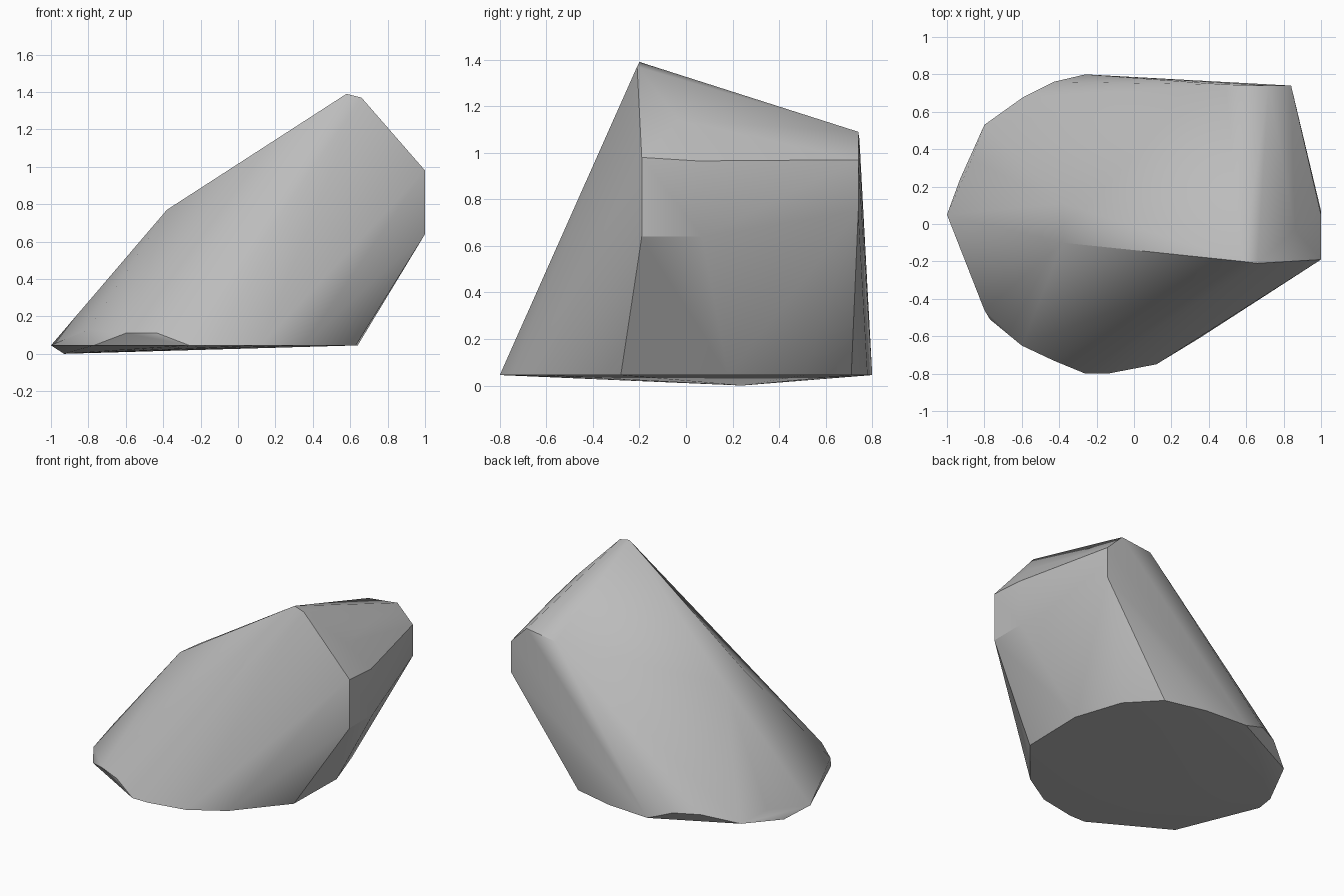
import bpy
import bmesh
import math

# Remove the default cube if the scene has one
default_cube = bpy.data.objects.get("Cube")
if default_cube is not None:
    bpy.data.objects.remove(default_cube, do_unlink=True)


def make_material(name, color):
    material = bpy.data.materials.new(name)
    material.use_nodes = True
    material.diffuse_color = color
    shader = next(n for n in material.node_tree.nodes if n.type == 'BSDF_PRINCIPLED')
    shader.inputs["Base Color"].default_value = color
    shader.inputs["Roughness"].default_value = 0.9
    return material


def at_height(outline, height):
    """Lift a flat outline of (x, y) pairs to one height."""
    return [(x, y, height) for x, y in outline]


def make_boulder(name, corners, material):
    """Wrap a faceted stone skin around its corner points."""
    bm = bmesh.new()
    for corner in corners:
        bm.verts.new(corner)
    hull = bmesh.ops.convex_hull(bm, input=bm.verts[:])
    unused = {v for v in hull["geom_interior"] if isinstance(v, bmesh.types.BMVert)}
    bmesh.ops.delete(bm, geom=list(unused), context='VERTS')
    bmesh.ops.recalc_face_normals(bm, faces=bm.faces[:])
    mesh = bpy.data.meshes.new(name)
    bm.to_mesh(mesh)
    bm.free()
    mesh.materials.append(material)
    boulder = bpy.data.objects.new(name, mesh)
    bpy.context.collection.objects.link(boulder)
    return boulder


# Rim of the foot, all round the ground
foot_rim = [
    (-1, .05), (-.77, -.51), (-.26, -.8), (-.14, -.8), (.12, -.75),
    (.35, -.61), (.63, -.28), (.64, .18), (.53, .51), (.34, .71),
    (.05, .78), (-.26, .8), (-.8, .53),
]

# Chipped corners just above the rim
chips = [(-.6, -.65), (-.43, -.73), (-.43, .76), (-.59, .68)]
side_chips = [(-.8, -.46, .13), (-.87, .34, .09)]

# The single lowest point the stone rests on
resting_point = [(-.93, .24, 0)]

# Low shoulder and high ridge of the leaning top
shoulder = [(-.38, -.1, .77), (-.38, .11, .75)]
ridge = [(.58, -.2, 1.39), (.66, -.21, 1.37), (.86, -.03, 1.14),
         (.72, .74, 1.09), (.49, .745, 1.06)]

# Broken end face
end_face = [(1, -.19, .98), (1, .05, .965), (.84, .74, .97),
            (1, -.19, .64), (1, .07, .64), (.84, .74, .75)]

corners = (at_height(foot_rim, .045) + at_height(chips, .11) + side_chips
           + resting_point + shoulder + ridge + end_face)
stone_grey = make_material("stone_grey", (.5, .5, .5, 1))
boulder = make_boulder("boulder", corners, stone_grey)

# Soft facets with crisp broken edges
bpy.ops.object.select_all(action='DESELECT')
boulder.select_set(True)
bpy.context.view_layer.objects.active = boulder
bpy.ops.object.shade_smooth_by_angle(angle=math.radians(30))
